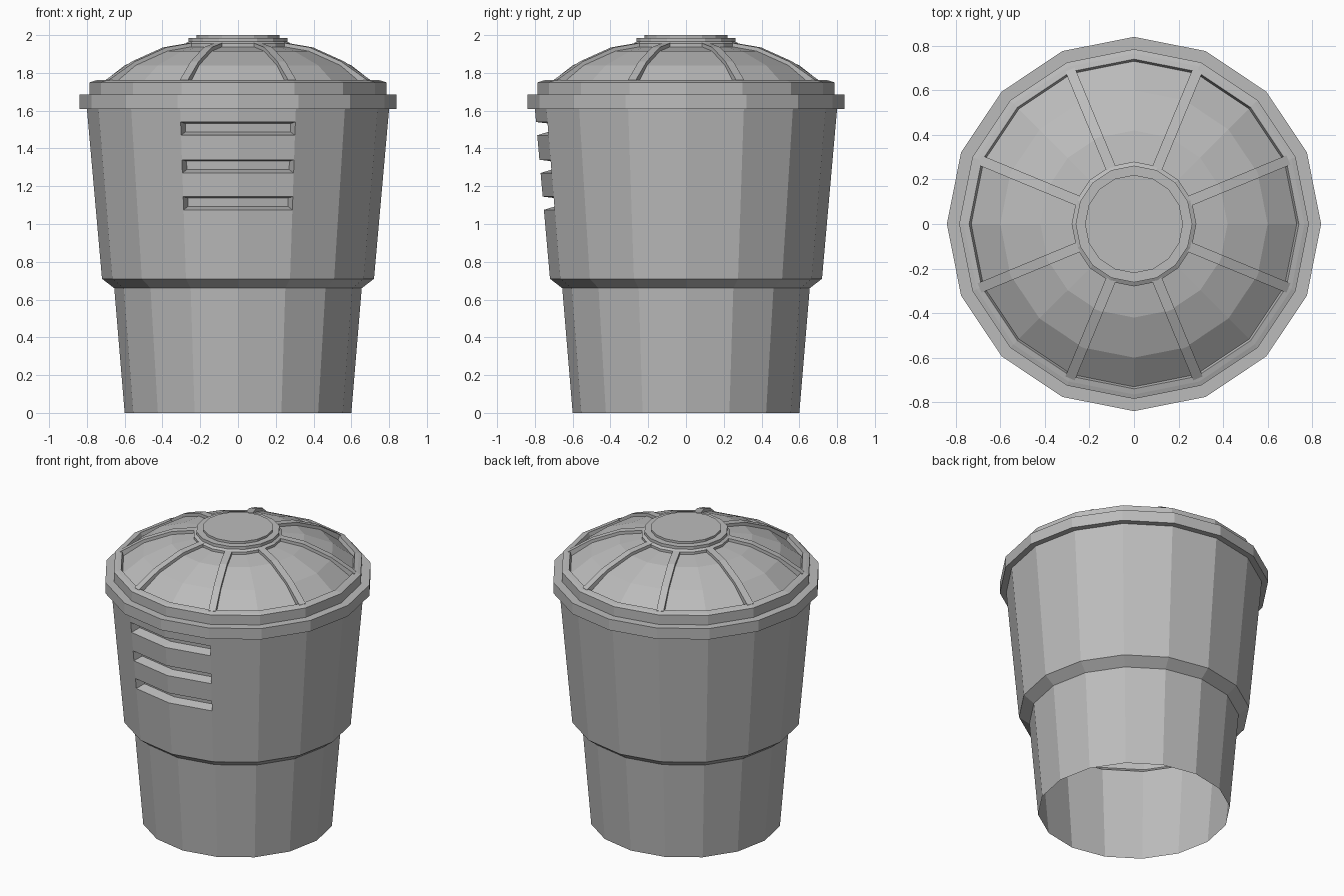
import bpy, bmesh, math

SIDES = 16

cube = bpy.data.objects.get("Cube")
if cube:
    bpy.data.objects.remove(cube, do_unlink=True)

grey = bpy.data.materials.new("plain grey")
grey.use_nodes = True
colour = (0.5, 0.5, 0.5, 1)
grey.diffuse_color = colour
grey.node_tree.nodes["Principled BSDF"].inputs["Base Color"].default_value = colour


def finish(name, bm):
    mesh = bpy.data.meshes.new(name)
    bm.to_mesh(mesh)
    bm.free()
    mesh.materials.append(grey)
    obj = bpy.data.objects.new(name, mesh)
    bpy.context.collection.objects.link(obj)
    return obj


def lathe(profile, cap=False):
    """Turn a (radius, height) profile into a faceted shell."""
    bm = bmesh.new()
    rings = []
    for r, z in profile:
        angles = [2 * math.pi * i / SIDES for i in range(SIDES)]
        rings.append([bm.verts.new((r * math.cos(a), r * math.sin(a), z)) for a in angles])
    for low, high in zip(rings, rings[1:]):
        for i in range(SIDES):
            j = (i + 1) % SIDES
            bm.faces.new((low[i], low[j], high[j], high[i]))
    if cap:
        bm.faces.new(rings[-1])
    bm.normal_update()
    return bm


# Tapered body, open underneath, with three recessed slots in the front
slots = [(1.075, 1.145), (1.27, 1.34), (1.47, 1.54)]
shoulder, top = (0.72, 0.71), (0.80, 1.61)
slope = (top[0] - shoulder[0]) / (top[1] - shoulder[1])
slot_rings = [(shoulder[0] + slope * (z - shoulder[1]), z) for pair in slots for z in pair]
body = lathe([(0.6, 0), (0.655, 0.66), shoulder] + slot_rings + [top])
for low, high in slots:
    front = [f for f in body.faces
             if low < f.calc_center_median().z < high
             and f.calc_center_median().y < -0.7 and abs(f.calc_center_median().x) < 0.2]
    bmesh.ops.inset_region(body, faces=front, thickness=0.013, depth=-0.06,
                           use_even_offset=True)
bmesh.ops.dissolve_limit(body, angle_limit=0.002, verts=body.verts, edges=body.edges)
finish("body", body)

# Stepped rim around the lid
finish("rim", lathe([(0.78, 1.61), (0.84, 1.61), (0.84, 1.685), (0.785, 1.685),
                     (0.785, 1.75), (0.765, 1.757), (0.74, 1.763), (0.728, 1.73)]))

# Shallow dome
dome_profile = [(0.74, 1.73), (0.6, 1.84), (0.42, 1.915), (0.24, 1.945)]
finish("dome", lathe(dome_profile))

# Raised ribs that follow the dome
ribs = bmesh.new()
rib_path = [(0.75, 1.762), (0.6, 1.86), (0.42, 1.935), (0.25, 1.962)]
half, depth = 0.023, 0.05
for k in range(8):
    a = math.radians(22.5 + 45 * k)
    c, s = math.cos(a), math.sin(a)
    sections = []
    for r, z in rib_path:
        corners = [(-half, z - depth), (half, z - depth), (half, z), (-half, z)]
        sections.append([ribs.verts.new((r * c - w * s, r * s + w * c, h)) for w, h in corners])
    for near, far in zip(sections, sections[1:]):
        for i in range(4):
            j = (i + 1) % 4
            ribs.faces.new((near[i], near[j], far[j], far[i]))
    ribs.faces.new(sections[0])
    ribs.faces.new(sections[-1])
bmesh.ops.recalc_face_normals(ribs, faces=ribs.faces)
finish("lid_ribs", ribs)

# Stepped round cap
finish("cap", lathe([(0.28, 1.93), (0.28, 1.955), (0.262, 1.965), (0.262, 1.985),
                     (0.22, 1.985), (0.22, 2.0)], cap=True))
